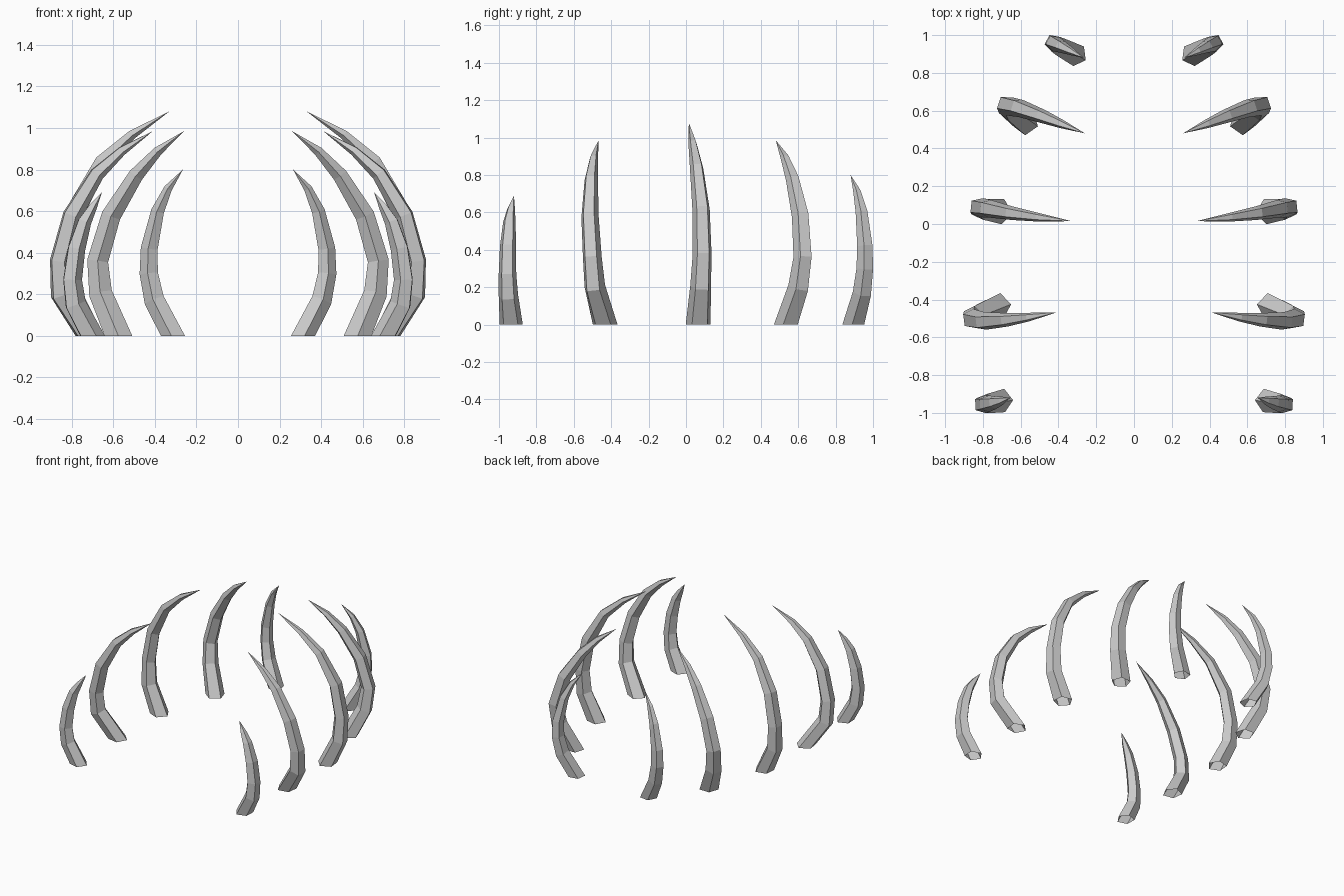
import bpy, bmesh
from math import sin, cos, radians
from mathutils import Vector

if "Cube" in bpy.data.objects:
    bpy.data.objects.remove(bpy.data.objects["Cube"])

# Taper of the five-sided section from root to tip (the last point is a spike)
TAPER = [1.0, 0.84, 0.76, 0.70, 0.54, 0.34]


def rib_pair(name, radius, turn, path):
    """Tapered pentagonal rib along a path, mirrored to the other side."""
    pts = [Vector(p) for p in path]
    side = Vector((-sin(radians(turn)), cos(radians(turn)), 0))
    bm = bmesh.new()
    rings = []
    for i, p in enumerate(pts[:-1]):
        # root is cut flat, the other rings stand square to the path
        t = Vector((0, 0, 1)) if i == 0 else (pts[i + 1] - pts[i - 1]).normalized()
        u = side.cross(t).normalized()      # outward
        v = t.cross(u)                      # sideways
        r = radius * TAPER[i]
        # pentagon with its flat face outward and its ridge inward
        angles = [radians(180 + 72 * k) for k in range(5)]
        rings.append([bm.verts.new(p + u * r * cos(a) + v * r * sin(a)) for a in angles])
    for a, b in zip(rings, rings[1:]):
        for k in range(5):
            n = (k + 1) % 5
            bm.faces.new((a[k], a[n], b[n], b[k]))
    tip = bm.verts.new(pts[-1])
    for k in range(5):
        bm.faces.new((rings[-1][k], rings[-1][(k + 1) % 5], tip))
    mesh = bpy.data.meshes.new(name)
    bm.to_mesh(mesh)
    bm.free()
    ob = bpy.data.objects.new(name, mesh)
    bpy.context.collection.objects.link(ob)
    ob.modifiers.new("Mirror", "MIRROR").use_mirror_merge = False


# Rib pairs, front to back
rib_pair("front_ribs", 0.065, -2, [
    (.705, -.935, 0), (.785, -.95, .15), (.80, -.955, .27), (.78, -.952, .42),
    (.74, -.945, .55), (.70, -.935, .62), (.655, -.92, .69)])
rib_pair("second_ribs", 0.07, -8, [
    (.72, -.435, 0), (.85, -.49, .2), (.858, -.503, .36), (.80, -.515, .58),
    (.68, -.508, .78), (.56, -.493, .89), (.41, -.468, .985)])
rib_pair("middle_ribs", 0.07, 6, [
    (.715, .067, 0), (.81, .08, .2), (.82, .088, .38), (.775, .082, .62),
    (.655, .058, .84), (.51, .036, .97), (.33, .015, 1.08)])
rib_pair("fourth_ribs", 0.07, 19, [
    (.575, .54, 0), (.66, .605, .2), (.675, .628, .36), (.61, .615, .58),
    (.49, .572, .775), (.385, .53, .89), (.26, .48, .985)])
rib_pair("back_ribs", 0.062, 28, [
    (.31, .897, 0), (.40, .943, .17), (.427, .958, .30), (.425, .958, .42),
    (.385, .94, .60), (.335, .915, .71), (.265, .88, .80)])
